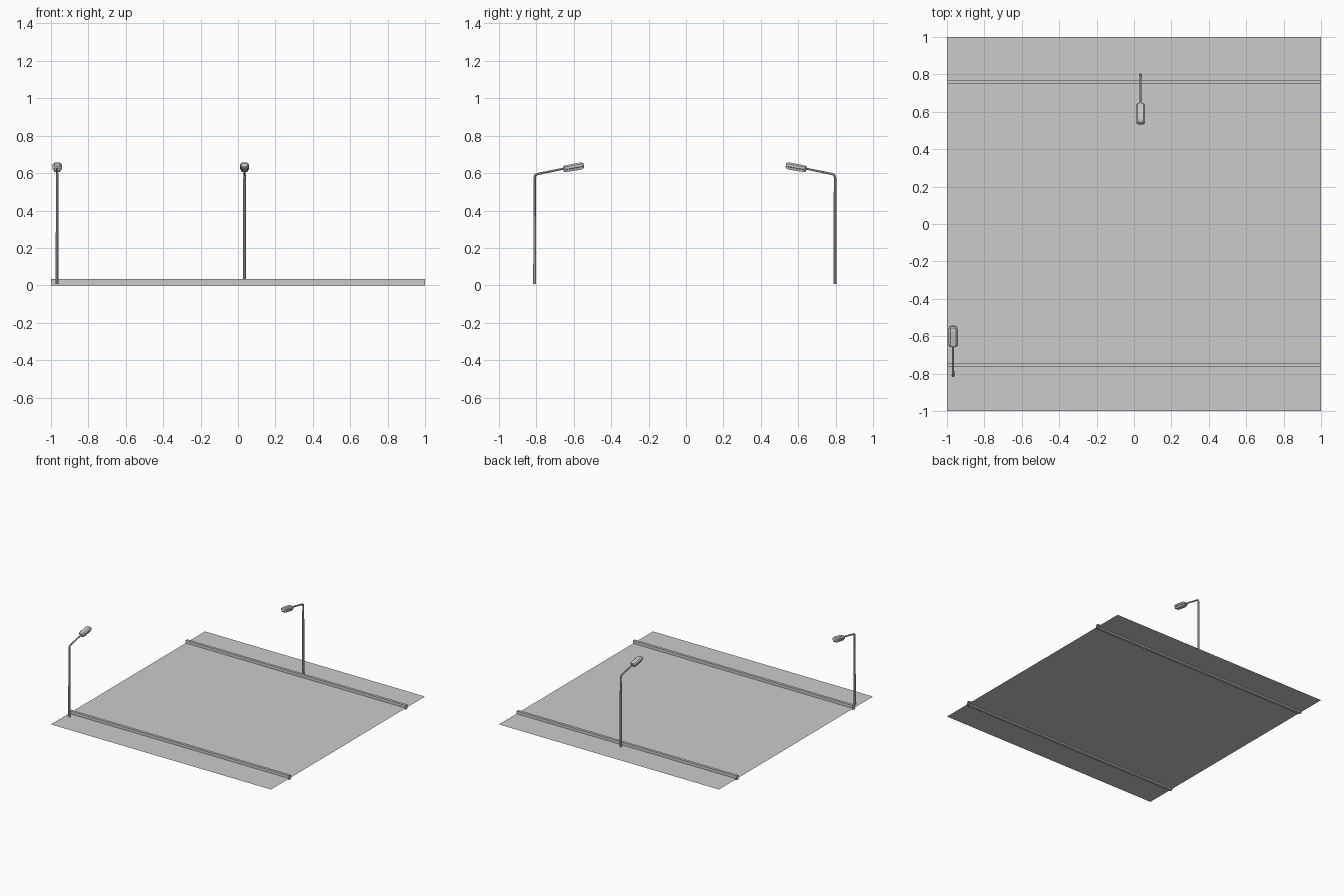
import bpy, bmesh
from math import cos, sin, pi, radians
from mathutils import Vector, Matrix

if "Cube" in bpy.data.objects:
    bpy.data.objects.remove(bpy.data.objects["Cube"])


def make(name, bm):
    bmesh.ops.recalc_face_normals(bm, faces=bm.faces[:])
    me = bpy.data.meshes.new(name)
    bm.to_mesh(me)
    bm.free()
    ob = bpy.data.objects.new(name, me)
    bpy.context.collection.objects.link(ob)
    return ob


def loft(bm, rings, caps=True):
    loops = [[bm.verts.new(p) for p in r] for r in rings]
    n = len(loops[0])
    for a, b in zip(loops, loops[1:]):
        for i in range(n):
            bm.faces.new((a[i], a[(i + 1) % n], b[(i + 1) % n], b[i]))
    if caps:
        bm.faces.new(loops[0])
        bm.faces.new(loops[-1])


# Road sheet
GROUND = 0.012
bm = bmesh.new()
bmesh.ops.create_grid(bm, x_segments=1, y_segments=1, size=1.0,
                      matrix=Matrix.Translation((0, 0, GROUND)))
make("road_surface", bm)

# Kerbs: open-ended rectangular tubes running the length of the road
for name, y0, y1 in (("kerb_front", -0.764, -0.742), ("kerb_back", 0.749, 0.771)):
    bm = bmesh.new()
    loft(bm, [[(x, y0, 0), (x, y1, 0), (x, y1, 0.035), (x, y0, 0.035)]
              for x in (-1, 1)], caps=False)
    make(name, bm)

# Lamp post: octagonal tube bent into the arm (local y points over the road)
PATH = [((0, 0.007), 90, 0.0085), ((0, 0.575), 90, 0.0075),
        ((0.003, 0.588), 55, 0.0075), ((0.014, 0.595), 14, 0.0065),
        ((0.175, 0.628), 12, 0.0055)]
# Lamp head stations along its axis: distance, width, height scale
HEAD = [(0.0, 0.6, 0.65), (0.008, 1.0, 0.9), (0.085, 1.0, 1.0),
        (0.104, 0.9, 0.88), (0.112, 0.62, 0.5)]
SECTION = [(-0.015, -0.020), (0.015, -0.020), (0.020, -0.006), (0.025, -0.004),
           (0.025, 0.010), (0.015, 0.019), (-0.015, 0.019), (-0.025, 0.010),
           (-0.025, -0.004), (-0.020, -0.006)]


def lamp(name, x, y, direction):
    place = Matrix.Translation((x, y, 0)) @ Matrix.Rotation(
        0 if direction > 0 else pi, 4, 'Z')
    bm = bmesh.new()
    rings = []
    for (py, pz), tilt, r in PATH:
        t = radians(tilt)
        up = Vector((0, -sin(t), cos(t)))
        rings.append([place @ (Vector((0, py, pz)) + Vector((1, 0, 0)) * r * cos(a) + up * r * sin(a))
                      for a in (pi / 4 * k + pi / 8 for k in range(8))])
    loft(bm, rings)
    make(name + "_post", bm)

    bm = bmesh.new()
    tilt = Matrix.Translation((0, 0.153, 0.622)) @ Matrix.Rotation(radians(10), 4, 'X')
    loft(bm, [[place @ tilt @ Vector((px * w, d, pz * h)) for px, pz in SECTION]
              for d, w, h in HEAD])
    make(name + "_head", bm)


lamp("lamp_front", -0.967, -0.809, 1)
lamp("lamp_back", 0.035, 0.797, -1)
